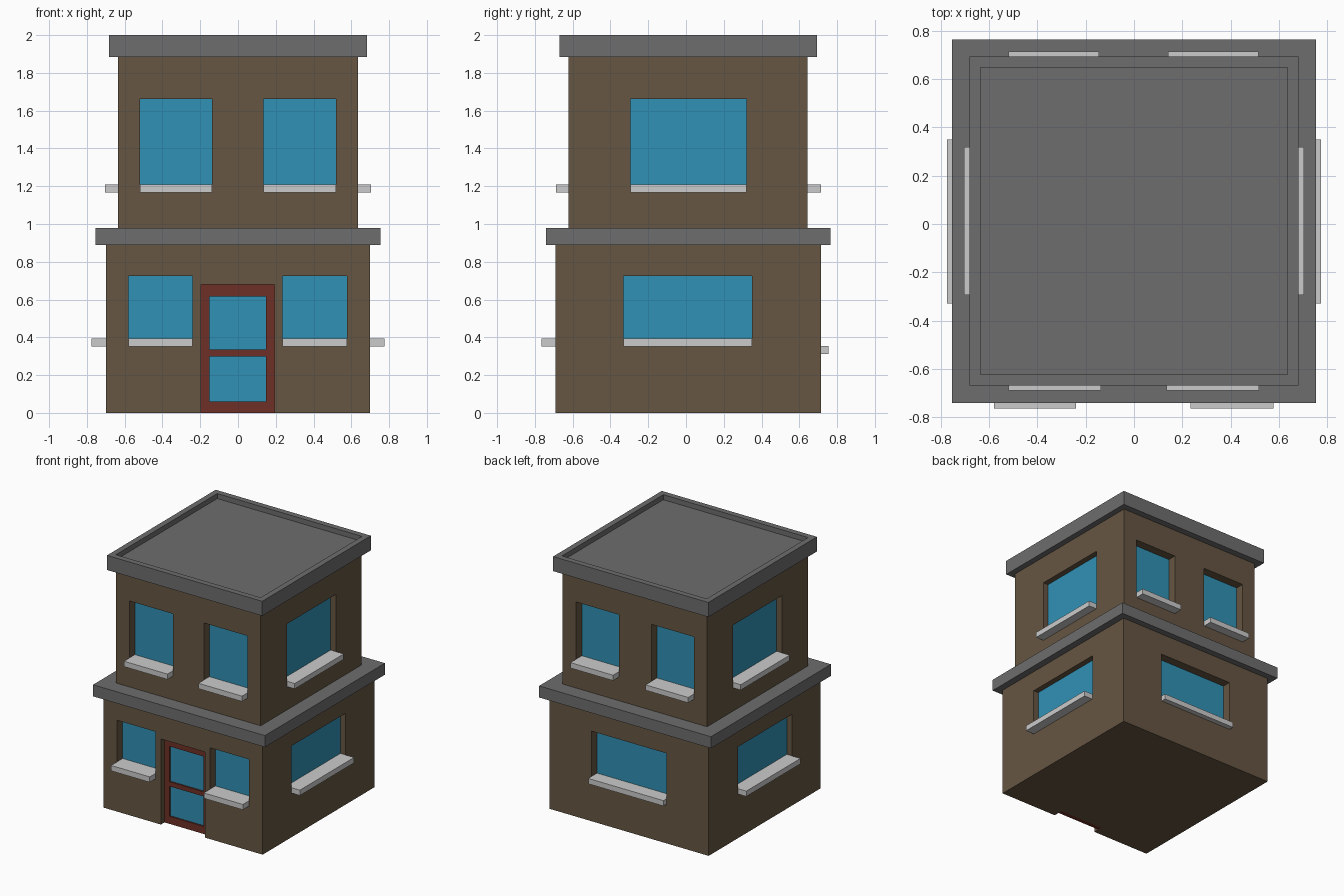
import bpy, bmesh
from mathutils import Vector

if "Cube" in bpy.data.objects:
    bpy.data.objects.remove(bpy.data.objects["Cube"])

YC = 0.012  # depth centre of the building blocks


def material(name, rgb):
    m = bpy.data.materials.new(name)
    m.diffuse_color = (*rgb, 1)
    m.use_nodes = True
    m.node_tree.nodes["Principled BSDF"].inputs["Base Color"].default_value = m.diffuse_color
    return m


WALL = material("wall_brown", (0.133, 0.093, 0.055))
TRIM = material("dark_grey", (0.155, 0.155, 0.155))
GLASS = material("window_blue", (0.03, 0.285, 0.462))
RED = material("door_red", (0.155, 0.03, 0.019))


def boxes(name, spans, mat=None):
    """One object made of boxes, each (x0, x1, y0, y1, z0, z1)."""
    bm = bmesh.new()
    for x0, x1, y0, y1, z0, z1 in spans:
        lo, hi = Vector((x0, y0, z0)), Vector((x1, y1, z1))
        for v in bmesh.ops.create_cube(bm, size=1)["verts"]:
            v.co = Vector(lo[i] if v.co[i] < 0 else hi[i] for i in range(3))
    mesh = bpy.data.meshes.new(name)
    bm.to_mesh(mesh)
    bm.free()
    ob = bpy.data.objects.new(name, mesh)
    bpy.context.collection.objects.link(ob)
    if mat:
        mesh.materials.append(mat)
    return ob


def carve(ob, spans):
    cutter = boxes(ob.name + "_cutter", spans)
    cutter.hide_render = True
    cutter.display_type = 'WIRE'
    mod = ob.modifiers.new("openings", 'BOOLEAN')
    mod.operation = 'DIFFERENCE'
    mod.solver = 'EXACT'
    mod.object = cutter


def on_wall(side, wall, a0, a1, n0, n1, z0, z1):
    """Box on a wall: a = along the wall, n = distance outward from it."""
    s = -1 if side in ("front", "left") else 1
    n = sorted((wall + s * n0, wall + s * n1))
    if side in ("front", "back"):
        return (a0, a1, n[0], n[1], z0, z1)
    return (n[0], n[1], a0, a1, z0, z1)


def storey(label, walls, z0, z1, windows, extra=()):
    """Wall block with recessed windows; window = side, a0, a1, z0, z1, sill reach."""
    body = boxes(label + "_walls", [(walls["left"], walls["right"],
                 walls["front"], walls["back"], z0, z1)], WALL)
    holes = list(extra)
    for i, (side, a0, a1, b, t, reach) in enumerate(windows):
        w = walls[side]
        d = 0.07 if side in ("front", "back") else 0.045
        name = f"{label}_{side}_window_{i}"
        holes.append(on_wall(side, w, a0, a1, -d - 0.02, 0.1, b, t))
        boxes(name + "_glass", [on_wall(side, w, a0, a1, -d - 0.02, -d, b, t)], GLASS)
        boxes(name + "_sill", [on_wall(side, w, a0, a1, -d, reach, b, b + 0.043)])
    carve(body, holes)


# Ground floor with door opening
low = dict(left=-0.70, right=0.70, front=-0.69, back=0.715)
storey("ground_floor", low, 0, 0.89, [
    ("front", -0.58, -0.24, 0.352, 0.725, 0.075),
    ("front", 0.235, 0.578, 0.352, 0.725, 0.075),
    ("back", -0.33, 0.33, 0.312, 0.715, 0.04),
    ("left", -0.33, 0.35, 0.352, 0.725, 0.075),
    ("right", -0.33, 0.35, 0.352, 0.725, 0.075),
], extra=[(-0.195, 0.193, -0.8, -0.61, -0.1, 0.68)])

# Upper floor
up = dict(left=-0.635, right=0.635, front=-0.622, back=0.642)
storey("upper_floor", up, 0.97, 1.89, [
    ("front", -0.52, -0.137, 1.167, 1.663, 0.067),
    ("front", 0.135, 0.518, 1.167, 1.663, 0.067),
    ("back", -0.52, -0.145, 1.167, 1.663, 0.073),
    ("back", 0.14, 0.515, 1.167, 1.663, 0.073),
    ("left", -0.295, 0.32, 1.167, 1.663, 0.07),
    ("right", -0.295, 0.32, 1.167, 1.663, 0.07),
])

# Ledge between floors, and roof with a sunken top
boxes("ledge", [(-0.755, 0.755, YC - 0.753, YC + 0.753, 0.888, 0.98)], TRIM)
roof = boxes("roof", [(-0.682, 0.682, YC - 0.682, YC + 0.682, 1.884, 2.0)], TRIM)
carve(roof, [(-0.636, 0.636, YC - 0.636, YC + 0.636, 1.96, 2.1)])

# Door: stiles, rails and glass
F, B = -0.645, -0.61
boxes("door_frame", [
    (-0.195, -0.15, F, B, 0, 0.68), (0.147, 0.193, F, B, 0, 0.68),
    (-0.15, 0.147, F, B, 0, 0.06), (-0.15, 0.147, F, B, 0.298, 0.335),
    (-0.15, 0.147, F, B, 0.615, 0.68)], RED)
boxes("door_glass", [(-0.15, 0.147, F + 0.012, B, 0.06, 0.298),
                     (-0.15, 0.147, F + 0.012, B, 0.335, 0.615)], GLASS)
